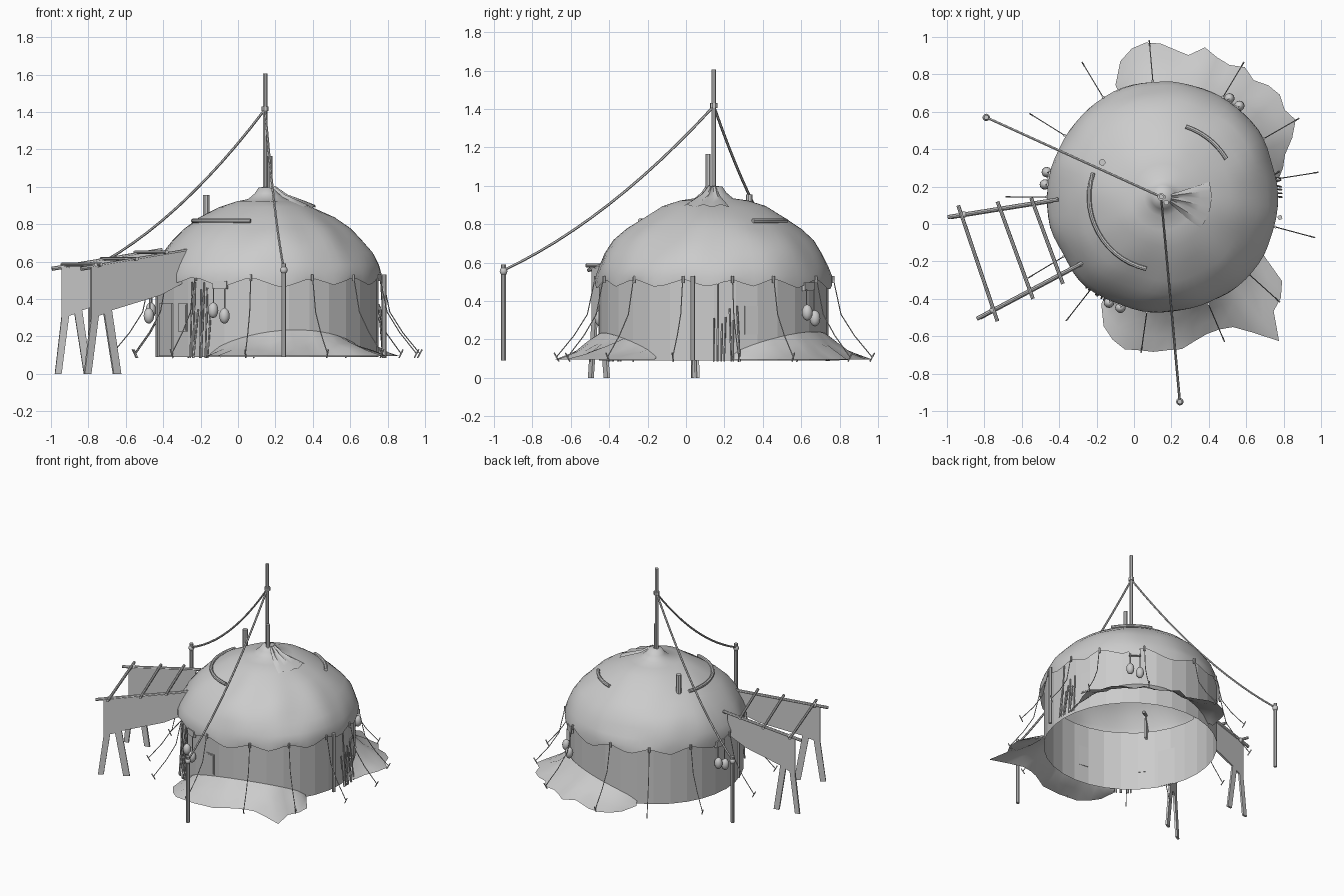
import bpy, bmesh, math, random
from mathutils import Vector, noise

random.seed(4)
if "Cube" in bpy.data.objects:
    bpy.data.objects.remove(bpy.data.objects["Cube"])

grey = bpy.data.materials.new("pale grey")
grey.use_nodes = True
GREY = (0.6, 0.6, 0.6, 1)
grey.diffuse_color = GREY
grey.node_tree.nodes["Principled BSDF"].inputs["Base Color"].default_value = GREY

CX, CY, GROUND = 0.155, 0.145, 0.09
GUYS = [9, 30, 59, 95, 121, 148, 180, 211, 232, 262, 293, 318, 345]


def around(deg, r, z):
    a = math.radians(deg)
    return Vector((CX + r * math.cos(a), CY + r * math.sin(a), z))


def finish(name, bm, smooth=None):
    mesh = bpy.data.meshes.new(name)
    bm.to_mesh(mesh)
    bm.free()
    mesh.materials.append(grey)
    ob = bpy.data.objects.new(name, mesh)
    bpy.context.collection.objects.link(ob)
    if smooth:
        bpy.ops.object.select_all(action='DESELECT')
        ob.select_set(True)
        bpy.context.view_layer.objects.active = ob
        bpy.ops.object.shade_smooth_by_angle(angle=math.radians(smooth))
    return ob


def surface(name, rings, closed=False, smooth=None):
    """Bridge rows of points into a sheet."""
    bm = bmesh.new()
    rows = [[bm.verts.new(p) for p in ring] for ring in rings]
    for low, high in zip(rows, rows[1:]):
        n = len(low)
        for i in range(n if closed else n - 1):
            j = (i + 1) % n
            bm.faces.new((low[i], low[j], high[j], high[i]))
    return finish(name, bm, smooth)


def tube(name, points, r, sides=8, end_r=None):
    """Round bar swept along a path, with capped ends."""
    pts = [Vector(p) for p in points]
    bm, rows = bmesh.new(), []
    for i, p in enumerate(pts):
        d = (pts[min(i + 1, len(pts) - 1)] - pts[max(i - 1, 0)]).normalized()
        u = d.cross(Vector((0.31, 0.95, 0.05))).normalized()
        v = d.cross(u)
        t = i / (len(pts) - 1)
        rad = r if end_r is None else r + (end_r - r) * t
        rows.append([bm.verts.new(p + rad * (u * math.cos(a) + v * math.sin(a)))
                     for a in (math.tau * k / sides for k in range(sides))])
    for low, high in zip(rows, rows[1:]):
        for k in range(sides):
            m = (k + 1) % sides
            bm.faces.new((low[k], low[m], high[m], high[k]))
    bm.faces.new(rows[0][::-1])
    bm.faces.new(rows[-1])
    return finish(name, bm, 40)


def sagging(a, b, sag, steps=12):
    a, b = Vector(a), Vector(b)
    return [a.lerp(b, i / steps) - Vector((0, 0, 4 * sag * i / steps * (1 - i / steps)))
            for i in range(steps + 1)]


def block(name, deg, r, z, width, depth, height):
    """Box facing outwards on the round wall."""
    bm = bmesh.new()
    bmesh.ops.create_cube(bm, size=1)
    bmesh.ops.scale(bm, vec=(depth, width, height), verts=bm.verts)
    ob = finish(name, bm)
    ob.location = around(deg, r, z)
    ob.rotation_euler.z = math.radians(deg)
    return ob


def ball(name, at, size):
    bm = bmesh.new()
    bmesh.ops.create_uvsphere(bm, u_segments=12, v_segments=8, radius=1)
    bmesh.ops.scale(bm, vec=size, verts=bm.verts)
    ob = finish(name, bm, 60)
    ob.location = at
    return ob


# Round wall, open underneath
SIDES = 32
surface("wall", [[around(360 * i / SIDES, 0.597, z) for i in range(SIDES)]
                 for z in (GROUND, 0.54)], closed=True)

# Draped dome with a scalloped hem, raised at each guy line
PROFILE = [(0.618, 0.485), (0.618, 0.53), (0.602, 0.58), (0.57, 0.65), (0.52, 0.715),
           (0.45, 0.775), (0.36, 0.835), (0.26, 0.89), (0.17, 0.92), (0.1, 0.935),
           (0.065, 0.965), (0.045, 0.995), (0.012, 1.0)]
rings = []
for k, (r, z) in enumerate(PROFILE):
    ring = []
    for i in range(72):
        deg = i * 5
        gap = min(abs((deg - g + 180) % 360 - 180) for g in GUYS)
        p = around(deg, r, z)
        fold = noise.noise(p * 5) * 0.018 if r > 0.15 else 0
        hem = 0.03 - 0.0035 * min(gap, 15) if k == 0 else 0
        ring.append(around(deg, r + fold, z + hem + fold * 0.4))
    rings.append(ring)
surface("dome_cover", rings, closed=True, smooth=50)

# Loose cloth folded out over the crown
surface("crown_cloth", [[around(d, r, z + 0.014 * (i % 2)) for i, d in enumerate(range(-42, 20, 10))]
                        for r, z in ((0.26, 0.888), (0.2, 0.912), (0.11, 0.945), (0.045, 0.99))], smooth=50)

# Mast, flues and the raised rings on the dome
MAST = (0.145, 0.145)
tube("mast", [(*MAST, 0.7), (*MAST, 1.605)], 0.013)
tube("mast_collar", [(*MAST, 1.405), (*MAST, 1.43)], 0.02)
tube("short_flue", [(0.172, 0.115, 0.72), (0.172, 0.115, 1.165)], 0.014)
tube("chimney", [(-0.17, 0.33, 0.78), (-0.17, 0.33, 0.955)], 0.018)
for name, start, end in (("long_dome_bar", 161, 257), ("short_dome_bar", 31, 72)):
    n = 14
    tube(name, [around(start + (end - start) * i / n, 0.395, 0.818) for i in range(n + 1)], 0.012)

# Outlying posts and their sagging ropes
for name, x, y, sag in (("front", 0.245, -0.95, 0.085), ("back", -0.79, 0.57, 0.095)):
    tube(name + "_post", [(x, y, GROUND), (x, y, 0.59)], 0.013)
    ball(name + "_post_knot", (x, y, 0.555), (0.02, 0.02, 0.022))
    tube(name + "_rope", sagging((*MAST, 1.415), (x, y, 0.56), sag), 0.007, 6)

# Guy lines with toggles and pegs
for g in GUYS:
    tube("guy_line", [around(g, 0.625, 0.515), around(g, 0.665, 0.33),
                      around(g, 0.735, 0.22), around(g, 0.83, 0.105)], 0.003, 5)
    tube("guy_toggle", [around(g, 0.622, 0.495), around(g, 0.622, 0.53)], 0.008, 6)
    tube("guy_peg", [around(g, 0.815, 0.085), around(g, 0.84, 0.13)], 0.004, 5)


# Ragged ground flaps rising to the wall
def flap(name, start, end, reach, peak):
    n = len(reach)
    rows = [[], [], [], []]
    for i, out in enumerate(reach):
        t = i / (n - 1)
        deg = start + (end - start) * t
        rise = peak * math.sin(math.pi * t) ** 0.7 + 0.015
        for row, f, h in zip(rows, (1, 0.65, 0.3, 0), (0, 0.25, 0.6, 1)):
            wob = random.uniform(-0.012, 0.012) if 0 < f < 1 else 0
            row.append(around(deg, 0.6 + (out - 0.6) * f, GROUND + 0.005 + rise * h + wob))
    surface(name, rows, smooth=45)


flap("front_flap", 240, 330, [0.66, 0.76, 0.81, 0.84, 0.83, 0.83, 0.82, 0.82, 0.79, 0.77,
                              0.77, 0.79, 0.87, 0.99, 0.85, 0.83, 0.78, 0.62], 0.125)
flap("back_flap", 8, 113, [0.62, 0.66, 0.69, 0.76, 0.82, 0.8, 0.83, 0.82, 0.79, 0.82, 0.79,
                           0.8, 0.83, 0.77, 0.79, 0.82, 0.83, 0.81, 0.76, 0.65], 0.13)

# Door and windows
block("door", 205, 0.596, 0.235, 0.16, 0.009, 0.28)
for deg in (19, 221, 263):
    block("window_frame", deg, 0.596, 0.3, 0.072, 0.009, 0.15)
    block("window_pane", deg, 0.598, 0.3, 0.058, 0.009, 0.136)

# Hanging pots on brackets
for deg in (53, 171, 246):
    block("pot_bracket", deg, 0.615, 0.475, 0.08, 0.02, 0.045)
    for side, z in ((-3, 0.34), (3, 0.31)):
        tube("pot_cord", [around(deg + side, 0.63, 0.46), around(deg + side, 0.63, z + 0.03)], 0.004, 5)
        ball("pot", around(deg + side, 0.635, z), (0.028, 0.028, 0.042))

# Leaning sticks
for base, count in ((229, 7), (0, 7)):
    for i in range(count):
        deg = base + i * 1.9
        tilt = random.uniform(-1, 1)
        top = random.uniform(0.28, 0.5)
        tube("stick", [around(deg + tilt, 0.635, 0.085), around(deg, 0.61, top)], 0.005, 5)
tube("wall_post", [around(350, 0.635, GROUND), around(350, 0.635, 0.53)], 0.013)

# Awning: two side panels with cut legs, rails and crossbars
PANEL = [(-0.79, 0.57), (-0.79, 0.3), (-0.825, 0), (-0.79, 0), (-0.75, 0.31), (-0.72, 0.32),
         (-0.67, 0), (-0.63, 0), (-0.68, 0.34), (-0.42, 0.42), (-0.29, 0.49), (-0.28, 0.655)]
for name, shift, y0, slope in (("front", 0, -0.48, 0.53), ("back", -0.155, 0.045, 0.16)):
    bm = bmesh.new()
    face = bm.faces.new([bm.verts.new((x + shift, y0 + slope * (x + 0.79), z)) for x, z in PANEL])
    face.normal_update()
    side = face.normal * 0.014
    out = bmesh.ops.extrude_face_region(bm, geom=[face])["geom"]
    bmesh.ops.translate(bm, vec=side, verts=[v for v in out if isinstance(v, bmesh.types.BMVert)])
    bmesh.ops.recalc_face_normals(bm, faces=bm.faces)
    finish(name + "_awning_panel", bm)
    tube(name + "_awning_rail", [(x + shift, y0 + slope * (x + 0.79), 0.57 + 0.17 * (x + 0.79))
                                 for x in (-0.84, -0.25)], 0.011)
    ball(name + "_rail_knot", (-0.755 + shift, y0 + slope * 0.035, 0.576), (0.018, 0.018, 0.018))
for a, b, z in (((-0.94, 0.1), (-0.73, -0.52), 0.585), ((-0.73, 0.12), (-0.54, -0.4), 0.615),
                ((-0.55, 0.14), (-0.38, -0.32), 0.65)):
    tube("awning_crossbar", [(*a, z), (*b, z)], 0.01)
